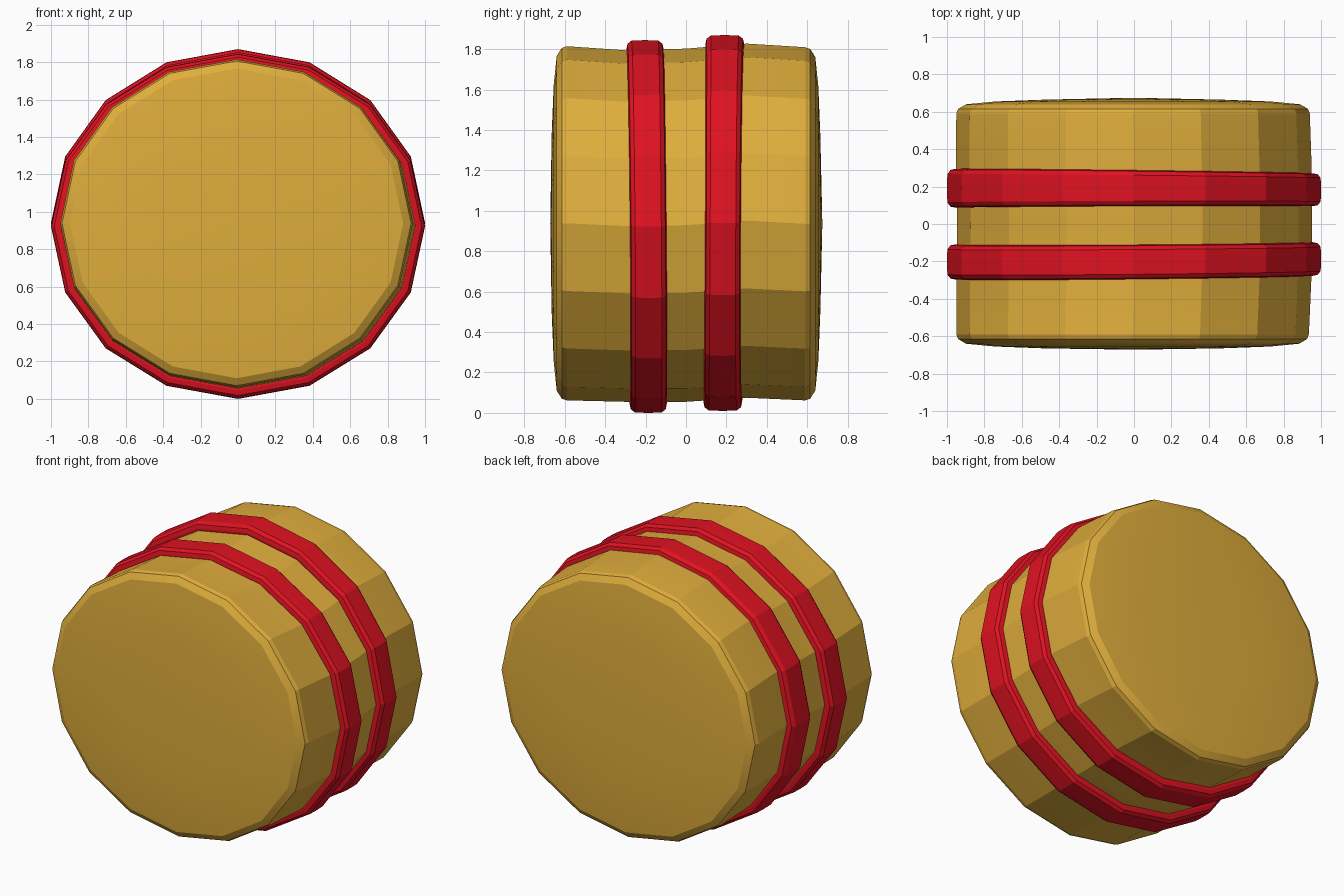
import bpy, bmesh, math

if "Cube" in bpy.data.objects:
    bpy.data.objects.remove(bpy.data.objects["Cube"])

SIDES = 16


def material(name, color):
    m = bpy.data.materials.new(name)
    m.diffuse_color = color
    m.use_nodes = True
    m.node_tree.nodes["Principled BSDF"].inputs["Base Color"].default_value = m.diffuse_color
    return m


def loft(name, rings, mat, caps=None, closed=False):
    """Skin a list of rings of points; caps are two centre points closing the ends."""
    bm = bmesh.new()
    loops = [[bm.verts.new(p) for p in ring] for ring in rings]
    pairs = list(zip(loops, loops[1:]))
    if closed:
        pairs.append((loops[-1], loops[0]))
    for a, b in pairs:
        for i in range(SIDES):
            j = (i + 1) % SIDES
            bm.faces.new((a[i], a[j], b[j], b[i]))
    if caps:
        for loop, point in ((loops[0], caps[0]), (loops[-1], caps[1])):
            c = bm.verts.new(point)
            for i in range(SIDES):
                bm.faces.new((loop[i], loop[(i + 1) % SIDES], c))
    bmesh.ops.recalc_face_normals(bm, faces=bm.faces)
    mesh = bpy.data.meshes.new(name)
    bm.to_mesh(mesh)
    bm.free()
    mesh.materials.append(mat)
    obj = bpy.data.objects.new(name, mesh)
    bpy.context.collection.objects.link(obj)
    bpy.ops.object.select_all(action='DESELECT')
    obj.select_set(True)
    bpy.context.view_layer.objects.active = obj
    bpy.ops.object.shade_smooth_by_angle(angle=math.radians(15))
    return obj


def angles():
    return [2 * math.pi * i / SIDES for i in range(SIDES)]


def section(y, x0, x1, z0, z1, scale=1.0):
    cx, cz = (x0 + x1) / 2, (z0 + z1) / 2
    rx, rz = (x1 - x0) / 2 * scale, (z1 - z0) / 2 * scale
    return [(cx + rx * math.cos(t), y, cz + rz * math.sin(t)) for t in angles()]


gold = material("gold", (0.74, 0.42, 0.045, 1))
red = material("red", (0.74, 0.006, 0.015, 1))

# Slightly uneven barrel body with domed ends
front_end = (-0.95, 0.935, 0.062, 1.815)
back_end = (-0.95, 0.94, 0.062, 1.81)
dome = [(0.665, 0.50), (0.655, 0.78), (0.640, 0.945), (0.615, 0.99)]
rings = [section(-y, *front_end, s) for y, s in dome]
rings += [
    section(-0.59, *front_end),
    section(-0.30, -0.948, 0.948, 0.055, 1.795),
    section(0.00, -0.945, 0.953, 0.055, 1.803),
    section(0.30, -0.953, 0.95, 0.075, 1.828),
    section(0.59, *back_end),
]
rings += [section(y, *back_end, s) for y, s in reversed(dome)]
loft("barrel_body", rings, gold, caps=((0, -0.672, 0.938), (0, 0.675, 0.936)))


# Rounded hoops, slightly tilted: profile is (fraction of half width, inset)
PROFILE = [(-0.92, 0.09), (-1.0, 0.045), (-0.94, 0.018), (-0.72, 0.002), (0.0, 0.0),
           (0.72, 0.002), (0.94, 0.018), (1.0, 0.045), (0.92, 0.09)]


def hoop(name, y, tilt_x, tilt_z, half, half_x, z0, z1):
    cz, rz = (z0 + z1) / 2, (z1 - z0) / 2
    rings = []
    for w, inset in PROFILE:
        ring = []
        for t in angles():
            c, s = math.cos(t), math.sin(t)
            yy = y + tilt_x * c + tilt_z * s + w * (half + half_x * c)
            ring.append(((1 - inset) * c, yy, cz + (rz - inset) * s))
        rings.append(ring)
    loft(name, rings, red, closed=True)


hoop("front_hoop", -0.195, 0.008, -0.008, 0.092, -0.002, 0.0, 1.845)
hoop("back_hoop", 0.187, -0.004, 0.005, 0.096, -0.008, 0.01, 1.87)
